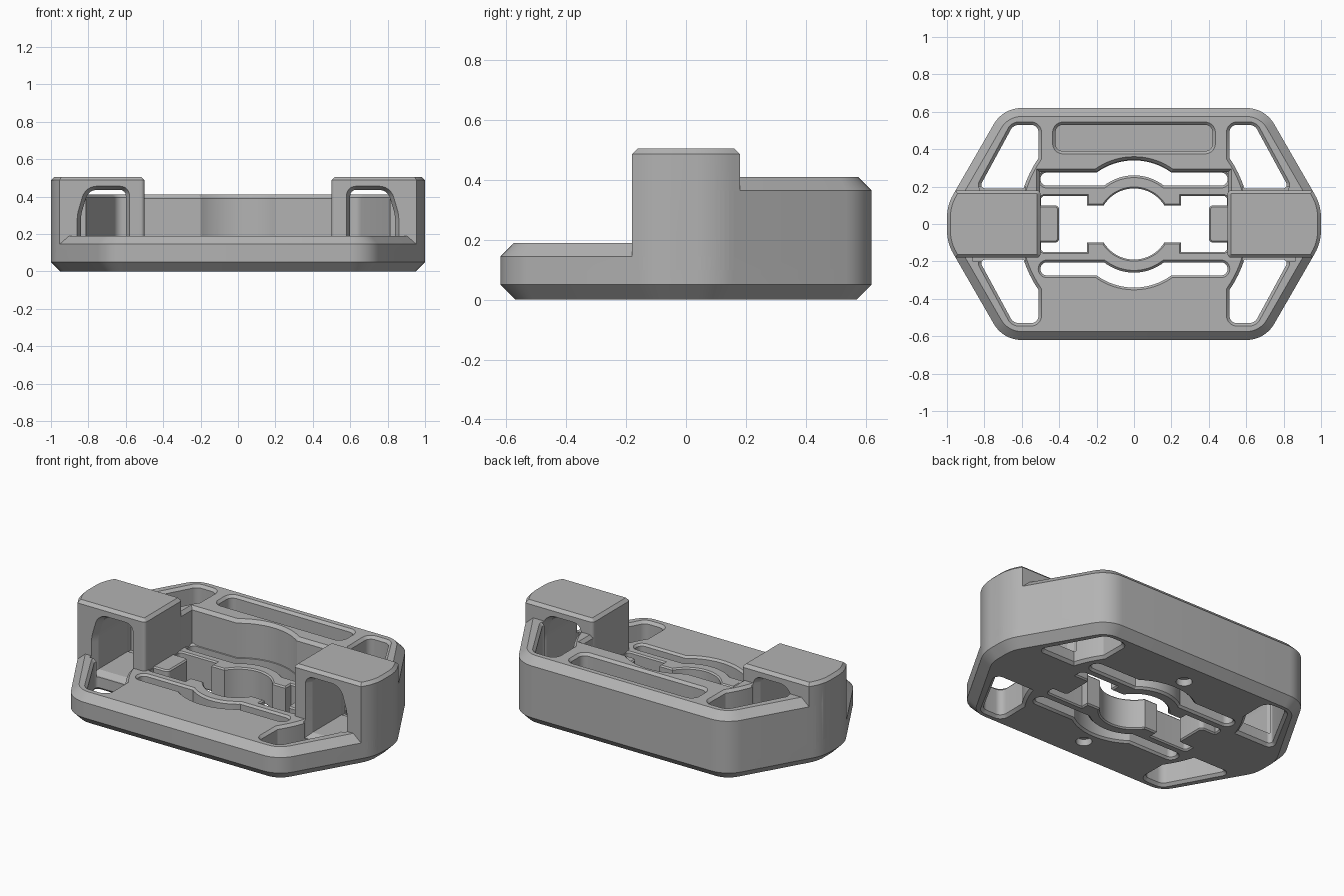
import bpy, bmesh, math
from mathutils import Vector

cube = bpy.data.objects.get("Cube")
if cube:
    bpy.data.objects.remove(cube, do_unlink=True)

grey = bpy.data.materials.new("plain_grey")
grey.use_nodes = True
colour = (0.45, 0.45, 0.45, 1)
grey.diffuse_color = colour
grey.node_tree.nodes["Principled BSDF"].inputs["Base Color"].default_value = colour


def fillet(points, steps=8):
    """Round the corners of a polygon given as (x, y) or (x, y, radius)."""
    out = []
    for i, p in enumerate(points):
        c = Vector(p[:2])
        r = p[2] if len(p) > 2 else 0
        if r == 0:
            out.append(c)
            continue
        a = (Vector(points[i - 1][:2]) - c).normalized()
        b = (Vector(points[(i + 1) % len(points)][:2]) - c).normalized()
        half = a.angle(b) / 2
        t = r / math.tan(half)
        centre = c + (a + b).normalized() * (r / math.sin(half))
        start, end = c + a * t - centre, c + b * t - centre
        turn = start.angle_signed(end)
        for k in range(steps + 1):
            ang = -turn * k / steps
            out.append(centre + Vector((start.x * math.cos(ang) - start.y * math.sin(ang),
                                        start.x * math.sin(ang) + start.y * math.cos(ang))))
    return out


def offset(pts, d):
    """Move a counter-clockwise polygon outwards by d."""
    out = []
    for i, p in enumerate(pts):
        e1 = (p - pts[i - 1]).normalized()
        e2 = (pts[(i + 1) % len(pts)] - p).normalized()
        n1, n2 = Vector((e1.y, -e1.x)), Vector((e2.y, -e2.x))
        out.append(p + (n1 + n2) * (d / (1 + n1.dot(n2))))
    return out


def loft(name, pts, levels, sx=1, sy=1, along_y=False):
    """Stack offset copies of a polygon at (height, offset) levels into a solid."""
    bm = bmesh.new()
    rings = []
    for h, d in levels:
        ring = []
        for p in offset(pts, d):
            co = (p.x * sx, h, p.y) if along_y else (p.x * sx, p.y * sy, h)
            ring.append(bm.verts.new(co))
        rings.append(ring)
    n = len(pts)
    for lo, hi in zip(rings, rings[1:]):
        for i in range(n):
            j = (i + 1) % n
            bm.faces.new((lo[i], lo[j], hi[j], hi[i]))
    bm.faces.new(rings[0])
    bm.faces.new(rings[-1])
    bmesh.ops.recalc_face_normals(bm, faces=bm.faces[:])
    mesh = bpy.data.meshes.new(name)
    bm.to_mesh(mesh)
    bm.free()
    mesh.materials.append(grey)
    ob = bpy.data.objects.new(name, mesh)
    bpy.context.collection.objects.link(ob)
    return ob


def combine(target, tool, operation="DIFFERENCE"):
    mod = target.modifiers.new("join", "BOOLEAN")
    mod.operation, mod.solver, mod.object = operation, "EXACT", tool
    bpy.context.view_layer.objects.active = target
    bpy.ops.object.modifier_apply(modifier=mod.name)
    bpy.data.objects.remove(tool, do_unlink=True)


def arc(r, a0, a1, n=20):
    return [(r * math.cos(a0 + (a1 - a0) * k / n), r * math.sin(a0 + (a1 - a0) * k / n))
            for k in range(n + 1)]


def through(top, f):
    """Levels for a through hole with chamfered rims."""
    return [(-0.1, f), (0, f), (f, 0), (top - f, 0), (top, f), (top + 0.2, f)]


# Shared plan outline
quarter = [(1, 0.1, 0.25), (0.7, 0.62, 0.17)]
right = [(x, -y, r) for x, y, r in quarter[::-1]] + quarter
outline = fillet(right + [(-x, -y, r) for x, y, r in right])

# Low base plate
body = loft("buckle_body", outline, [(0, -0.05), (0.05, 0), (0.145, 0), (0.19, -0.045)])

# Curved flex slots either side of the centre
lo, hi, r_in, r_out = 0.205, 0.275, 0.26, 0.34
a_in, a_out = math.asin(lo / r_in), math.asin(hi / r_out)
bulge = arc(r_out, a_out, math.pi - a_out)
slot = fillet([(-0.5, lo, 0.034)] + arc(r_in, math.pi - a_in, a_in)
              + [(0.5, lo, 0.034), (0.5, hi, 0.034)] + bulge + [(-0.5, hi, 0.034)])
for sy in (1, -1):
    combine(body, loft("slot_cutter", slot, through(0.19, 0.012), sy=sy))

# Centre opening with side tongues
a = math.asin(0.1 / 0.19)
side = [(0.25, -0.1), (0.25, -0.15), (0.498, -0.15, 0.02), (0.498, -0.1), (0.4, -0.1, 0.025)]
side += [(p[0], -p[1]) + tuple(p[2:]) for p in side[::-1]]
half = side + arc(0.19, a, math.pi - a)
centre = fillet(half + [(-p[0], -p[1]) + tuple(p[2:]) for p in half])
combine(body, loft("centre_cutter", centre, through(0.19, 0.008)))

# Raised back block with a recess following the slot
back = loft("back_block", outline, [(0.1, 0), (0.365, 0), (0.41, -0.045)])
strip = fillet([(-2, -2), (2, -2), (2, 0.1), (-2, 0.1)])
combine(back, loft("front_cutter", strip, [(-1, 0), (1, 0)]))
recess = fillet([(-0.5, -1), (0.5, -1), (0.5, hi)] + bulge + [(-0.5, hi)])
combine(back, loft("recess_cutter", recess, [(-1, 0.003), (0.39, 0.003), (0.41, 0.02), (1, 0.02)]))
combine(body, back, "UNION")

# Long pocket in the back block
pocket = fillet([(-0.42, 0.39, 0.04), (0.42, 0.39, 0.04), (0.42, 0.53, 0.04), (-0.42, 0.53, 0.04)])
combine(body, loft("pocket_cutter", pocket, [(0.25, 0), (0.395, 0), (0.41, 0.015), (0.6, 0.015)]))

# Four corner windows
a0, a1 = math.asin(0.35 / 0.62), math.asin(0.19 / 0.62)
window = fillet([(0.83, 0.19, 0.02), (0.645, 0.53, 0.05), (0.51, 0.53, 0.04)] + arc(0.62, a0, a1, 8))
for sx in (1, -1):
    for sy, top in ((1, 0.41), (-1, 0.19)):
        combine(body, loft("window_cutter", window, through(top, 0.016), sx, sy))

# End towers with strap tunnels
tower = fillet([(0.5, -0.18, 0.02), (1 - 0.08 * 0.3 / 0.52, -0.18), (1, -0.1, 0.25),
                (1, 0.1, 0.25), (1 - 0.08 * 0.3 / 0.52, 0.18), (0.5, 0.18, 0.02)])
tunnel = fillet([(0.6, 0.1), (0.84, 0.1), (0.84, 0.3, 0.2), (0.8, 0.435, 0.06), (0.6, 0.435, 0.03)])
for sx in (1, -1):
    combine(body, loft("tower", tower, [(0.1, 0), (0.487, 0), (0.505, -0.018)], sx), "UNION")
    combine(body, loft("tunnel_cutter", tunnel,
                       [(-0.2, 0.02), (-0.178, 0.02), (-0.14, 0), (0.14, 0), (0.178, 0.02), (0.2, 0.02)],
                       sx, along_y=True))

# Small round sockets underneath
for y in (-0.43, 0.43):
    ring = [Vector((px, py + y)) for px, py in arc(0.045, 0, math.tau, 24)[:-1]]
    combine(body, loft("socket_cutter", ring, [(-0.1, 0), (0.04, 0)]))

bpy.ops.object.select_all(action="DESELECT")
body.select_set(True)
bpy.context.view_layer.objects.active = body
bpy.ops.object.shade_smooth_by_angle(angle=math.radians(25))
